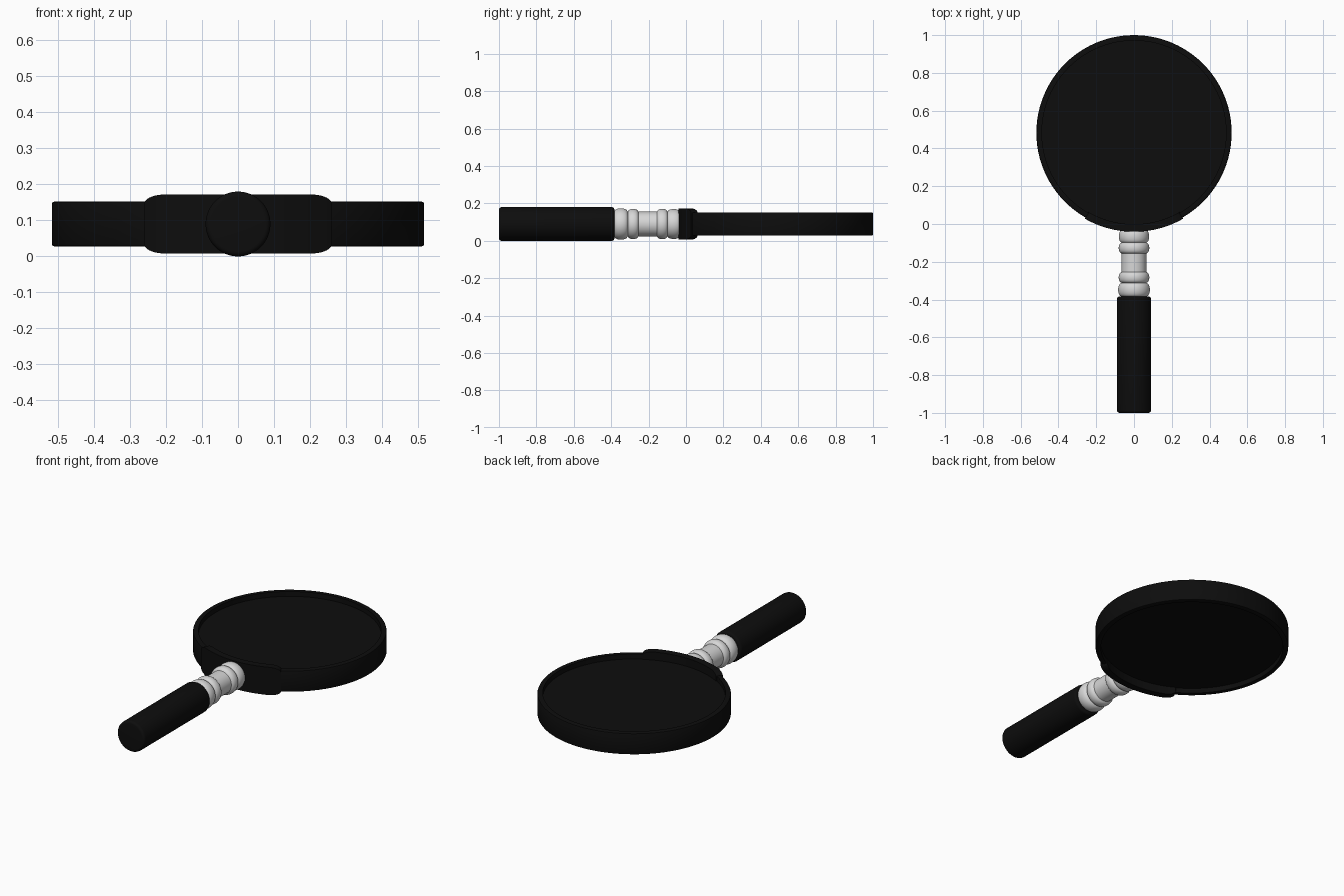
import bpy, bmesh, math
from mathutils import Matrix, Vector

if "Cube" in bpy.data.objects:
    bpy.data.objects.remove(bpy.data.objects["Cube"], do_unlink=True)


def material(name, value, roughness):
    m = bpy.data.materials.new(name)
    m.use_nodes = True
    colour = (value, value, value, 1)
    m.diffuse_color = colour
    node = m.node_tree.nodes["Principled BSDF"]
    node.inputs["Base Color"].default_value = colour
    node.inputs["Roughness"].default_value = roughness
    return m


black = material("black", 0.004, 0.5)
silver = material("silver", 0.68, 0.4)


def finish(name, bm, mat):
    bmesh.ops.recalc_face_normals(bm, faces=bm.faces)
    mesh = bpy.data.meshes.new(name)
    bm.to_mesh(mesh)
    bm.free()
    mesh.materials.append(mat)
    ob = bpy.data.objects.new(name, mesh)
    bpy.context.collection.objects.link(ob)
    bpy.ops.object.select_all(action="DESELECT")
    bpy.context.view_layer.objects.active = ob
    ob.select_set(True)
    bpy.ops.object.shade_smooth_by_angle(angle=math.radians(40))
    return ob


def lathe(name, profile, mat, matrix, steps=64, closed=False):
    """Turn (radius, height) points around the local z axis."""
    bm = bmesh.new()
    verts = [bm.verts.new((r, 0, h)) for r, h in profile]
    pairs = list(zip(verts, verts[1:]))
    if closed:
        pairs.append((verts[-1], verts[0]))
    edges = [bm.edges.new(p) for p in pairs]
    bmesh.ops.spin(bm, geom=verts + edges, cent=(0, 0, 0), axis=(0, 0, 1),
                   angle=math.tau, steps=steps)
    bmesh.ops.remove_doubles(bm, verts=bm.verts, dist=1e-5)
    bm.transform(matrix)
    return finish(name, bm, mat)


MID = 0.09
CENTRE_Y = 0.483
disc = Matrix.Translation((0, CENTRE_Y, MID))
# local z of the handle parts runs along world y
handle = Matrix.Translation((0, 0, MID)) @ Matrix.Rotation(-math.pi / 2, 4, "X")

# Round frame with softened edges
R, RI, H, B = 0.517, 0.488, 0.0625, 0.007
lathe("lens_frame", [(RI, -H), (R - B, -H), (R - 0.002, -H + 0.002), (R, -H + B),
                     (R, H - B), (R - 0.002, H - 0.002), (R - B, H), (RI, H)],
      black, disc, steps=96, closed=True)

# Recessed lens
lathe("lens", [(0, -0.034), (0.495, -0.034), (0.495, 0.034), (0, 0.034)],
      black, disc, steps=96)

# Curved clamp with rounded ends, hugging the front of the frame
bm = bmesh.new()
rings = []
n = 48
for i in range(n + 1):
    s = math.sin(math.pi / 2 * (2 * i / n - 1))
    a = s * math.asin(0.26 / 0.524)
    t = max(0, (abs(s) - 0.76) / 0.24)
    half = 0.057 + 0.025 * math.sqrt(max(0, 1 - t * t))
    rings.append([bm.verts.new((r * math.sin(a), CENTRE_Y - r * math.cos(a), MID + z))
                  for r, z in ((0.484, -half), (0.524, -half), (0.524, half), (0.484, half))])
for a, b in zip(rings, rings[1:]):
    for j in range(4):
        k = (j + 1) % 4
        bm.faces.new((a[j], a[k], b[k], b[j]))
bm.faces.new(rings[0])
bm.faces.new(rings[-1])
clamp = finish("frame_clamp", bm, black)
bevel = clamp.modifiers.new("soft_edges", "BEVEL")
bevel.width = 0.008
bevel.segments = 3
bevel.limit_method = "ANGLE"
bevel.angle_limit = math.radians(50)

# Turned metal neck: a tube with rounded beads at both ends
beads = [(-0.348, 0.035, 0.018), (-0.283, 0.027, 0.015),
         (-0.127, 0.027, 0.015), (-0.066, 0.032, 0.014)]
profile = [(0, -0.4)]
for i in range(121):
    y = -0.4 + 0.38 * i / 120
    r = 0.066
    for c, w, h in beads:
        u = (y - c) / w
        if abs(u) < 1:
            r = max(r, 0.066 + h * math.sqrt(1 - u * u))
    profile.append((r, y))
profile.append((0, -0.02))
lathe("metal_neck", profile, silver, handle)

# Grip with rounded rims
G, Y0, Y1, E = 0.09, -1.0, -0.383, 0.014
front_rim = [(G - E + E * math.sin(a), Y0 + E - E * math.cos(a))
             for a in (math.pi / 2 * i / 5 for i in range(6))]
back_rim = [(r, Y0 + Y1 - y) for r, y in reversed(front_rim)]
lathe("grip", [(0, Y0)] + front_rim + back_rim + [(0, Y1)], black, handle)
